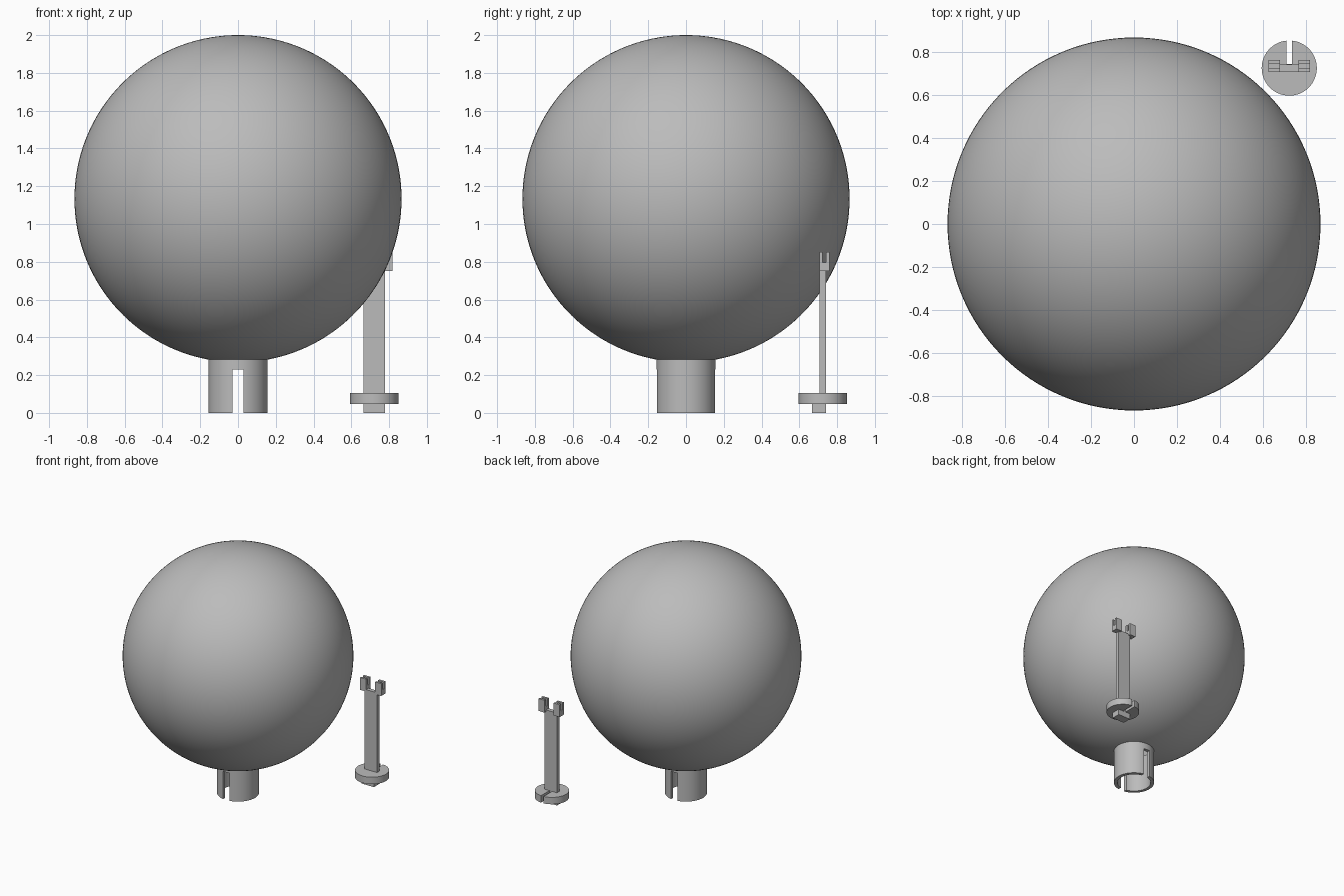
import bpy, bmesh, math

if "Cube" in bpy.data.objects:
    bpy.data.objects.remove(bpy.data.objects["Cube"])

grey = bpy.data.materials.new("plain grey")
grey.diffuse_color = (0.5, 0.5, 0.5, 1)
grey.use_nodes = True
grey.node_tree.nodes["Principled BSDF"].inputs["Base Color"].default_value = grey.diffuse_color


def finish(bm, name, smooth=False):
    bmesh.ops.recalc_face_normals(bm, faces=bm.faces)
    me = bpy.data.meshes.new(name)
    bm.to_mesh(me)
    bm.free()
    ob = bpy.data.objects.new(name, me)
    bpy.context.collection.objects.link(ob)
    me.materials.append(grey)
    if smooth:
        bpy.ops.object.select_all(action='DESELECT')
        ob.select_set(True)
        bpy.context.view_layer.objects.active = ob
        bpy.ops.object.shade_smooth_by_angle(angle=math.radians(30))
    return ob


def box(name, x, y, z):
    bm = bmesh.new()
    bmesh.ops.create_cube(bm, size=1)
    for v in bm.verts:
        for i, (a, b) in enumerate((x, y, z)):
            v.co[i] = b if v.co[i] > 0 else a
    return finish(bm, name)


def revolve(name, profile, cx=0, cy=0, segments=128):
    """Spin a closed or axis-to-axis (radius, z) profile about a vertical axis."""
    bm = bmesh.new()
    vs = [bm.verts.new((r, 0, z)) for r, z in profile]
    es = [bm.edges.new(p) for p in zip(vs, vs[1:])]
    if profile[0][0] > 1e-6:
        es.append(bm.edges.new((vs[-1], vs[0])))
    bmesh.ops.spin(bm, geom=vs + es, cent=(0, 0, 0), axis=(0, 0, 1),
                   angle=2 * math.pi, steps=segments)
    bmesh.ops.remove_doubles(bm, verts=bm.verts, dist=1e-5)
    bmesh.ops.translate(bm, vec=(cx, cy, 0), verts=bm.verts)
    return finish(bm, name, True)


def cut(ob, cutter):
    mod = ob.modifiers.new("slot", 'BOOLEAN')
    mod.operation = 'DIFFERENCE'
    mod.solver = 'EXACT'
    mod.object = cutter
    cutter.hide_render = True
    cutter.hide_viewport = True


# Hollow ball, open into the neck
R, CZ, WALL = 0.866, 1.134, 0.025
NECK_OUT, NECK_IN = 0.157, 0.13


def arc(radius, hole, n=72):
    start = math.asin(hole / radius)
    steps = [start + (math.pi - start) * i / n for i in range(n + 1)]
    return [(radius * math.sin(a), CZ - radius * math.cos(a)) for a in steps]


outer, inner = arc(R, NECK_IN), arc(R - WALL, NECK_IN)
outer[-1], inner[-1] = (0, CZ + R), (0, CZ + R - WALL)
bm_profile = outer[::-1] + inner
revolve("ball", bm_profile)

# Neck tube with a slot through front and back
neck = revolve("neck", [(NECK_OUT, 0), (NECK_OUT, 0.29), (NECK_IN, 0.29), (NECK_IN, 0)])
cut(neck, box("neck_slot_cutter", (-0.028, 0.028), (-0.3, 0.3), (-0.1, 0.23)))

# Separate plug: notched disc, bottom grip and tall post
PX, PY = 0.721, 0.724
disc = revolve("plug_disc", [(0, 0.048), (0.128, 0.048), (0.128, 0.105), (0, 0.105)], PX, PY, 64)
cut(disc, box("disc_slot_cutter", (PX - 0.012, PX + 0.012), (0.742, 1.0), (0, 0.2)))
box("plug_grip", (PX - 0.057, PX + 0.057), (0.667, 0.741), (0, 0.05))
box("plug_post", (PX - 0.057, PX + 0.057), (0.708, 0.741), (0.1, 0.765))

# Forked hooks on both sides of the post top
for side, label in ((-1, "left"), (1, "right")):
    x = sorted((PX + side * 0.042, PX + side * 0.097))
    fork = box(label + "_fork", x, (0.706, 0.761), (0.75, 0.852))
    cut(fork, box(label + "_fork_cutter", (x[0] - 0.1, x[1] + 0.1), (0.723, 0.742), (0.795, 1.0)))
